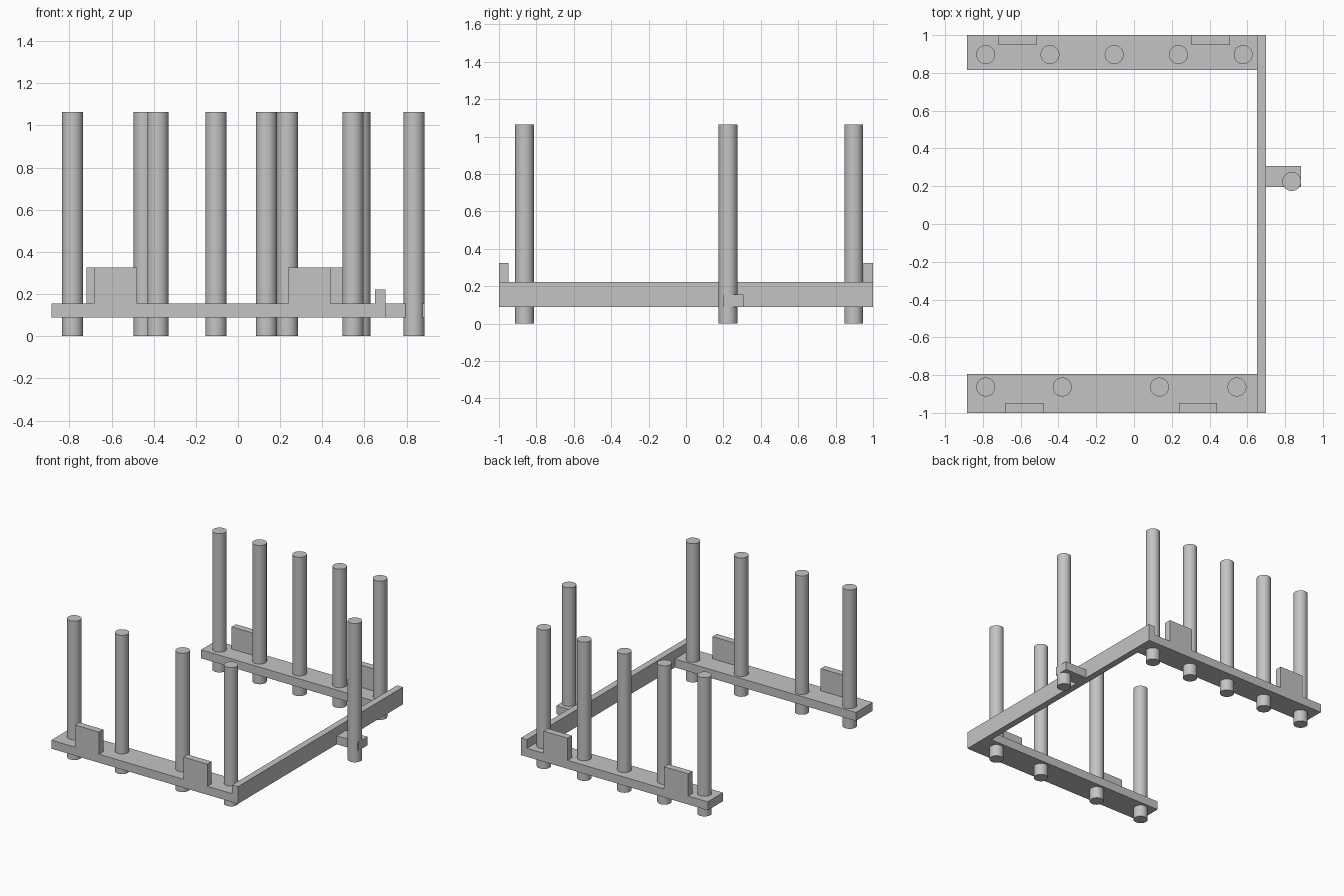
import bpy
import bmesh
from mathutils import Matrix

default = bpy.data.objects.get("Cube")
if default:
    bpy.data.objects.remove(default, do_unlink=True)

# Single plain grey
grey = bpy.data.materials.new("plain grey")
grey.use_nodes = True
color = (0.55, 0.55, 0.55, 1)
grey.diffuse_color = color
grey.node_tree.nodes["Principled BSDF"].inputs["Base Color"].default_value = color


def add_object(name, bm):
    mesh = bpy.data.meshes.new(name)
    bm.to_mesh(mesh)
    bm.free()
    mesh.materials.append(grey)
    obj = bpy.data.objects.new(name, mesh)
    bpy.context.collection.objects.link(obj)
    return obj


def box(name, xs, ys, zs):
    bm = bmesh.new()
    bmesh.ops.create_cube(bm, size=1)
    for v in bm.verts:
        v.co = [lo if c < 0 else hi for c, (lo, hi) in zip(v.co, (xs, ys, zs))]
    return add_object(name, bm)


POLE_RADIUS, POLE_HEIGHT = 0.05, 1.065


def pole(name, x, y):
    bm = bmesh.new()
    bmesh.ops.create_cone(bm, cap_ends=True, segments=48, radius1=POLE_RADIUS,
                          radius2=POLE_RADIUS, depth=POLE_HEIGHT,
                          matrix=Matrix.Translation((x, y, POLE_HEIGHT / 2)))
    for f in bm.faces:
        f.smooth = len(f.verts) == 4
    for e in bm.edges:
        e.smooth = all(len(f.verts) == 4 for f in e.link_faces)
    return add_object(name, bm)


BOTTOM, DECK, BEAM_TOP, TAB_TOP = 0.09, 0.155, 0.222, 0.325
LEFT_END, BEAM_IN, BEAM_OUT, RIGHT_END = -0.885, 0.65, 0.70, 0.885

# Flat rails, joined by a taller beam
box("front_rail", (LEFT_END, BEAM_IN), (-1, -0.795), (BOTTOM, DECK))
box("back_rail", (LEFT_END, BEAM_IN), (0.815, 1), (BOTTOM, DECK))
box("cross_beam", (BEAM_IN, BEAM_OUT), (-1, 1), (BOTTOM, BEAM_TOP))

# Side bracket and its pole
box("side_bracket", (BEAM_OUT, RIGHT_END), (0.197, 0.307), (BOTTOM, DECK))
pole("side_pole", 0.835, 0.225)

# Upright tabs on the outer edges of the rails
for side, ys, starts in (("front", (-1, -0.948), (-0.683, 0.237)),
                         ("back", (0.948, 1), (-0.718, 0.305))):
    for i, x in enumerate(starts):
        box(f"{side}_tab_{i + 1}", (x, x + 0.203), ys, (DECK, TAB_TOP))

# Rows of poles through the rails
for side, y, places in (("front", -0.863, (-0.785, -0.38, 0.135, 0.545)),
                        ("back", 0.897, (-0.785, -0.445, -0.105, 0.235, 0.578))):
    for i, x in enumerate(places):
        pole(f"{side}_pole_{i + 1}", x, y)
